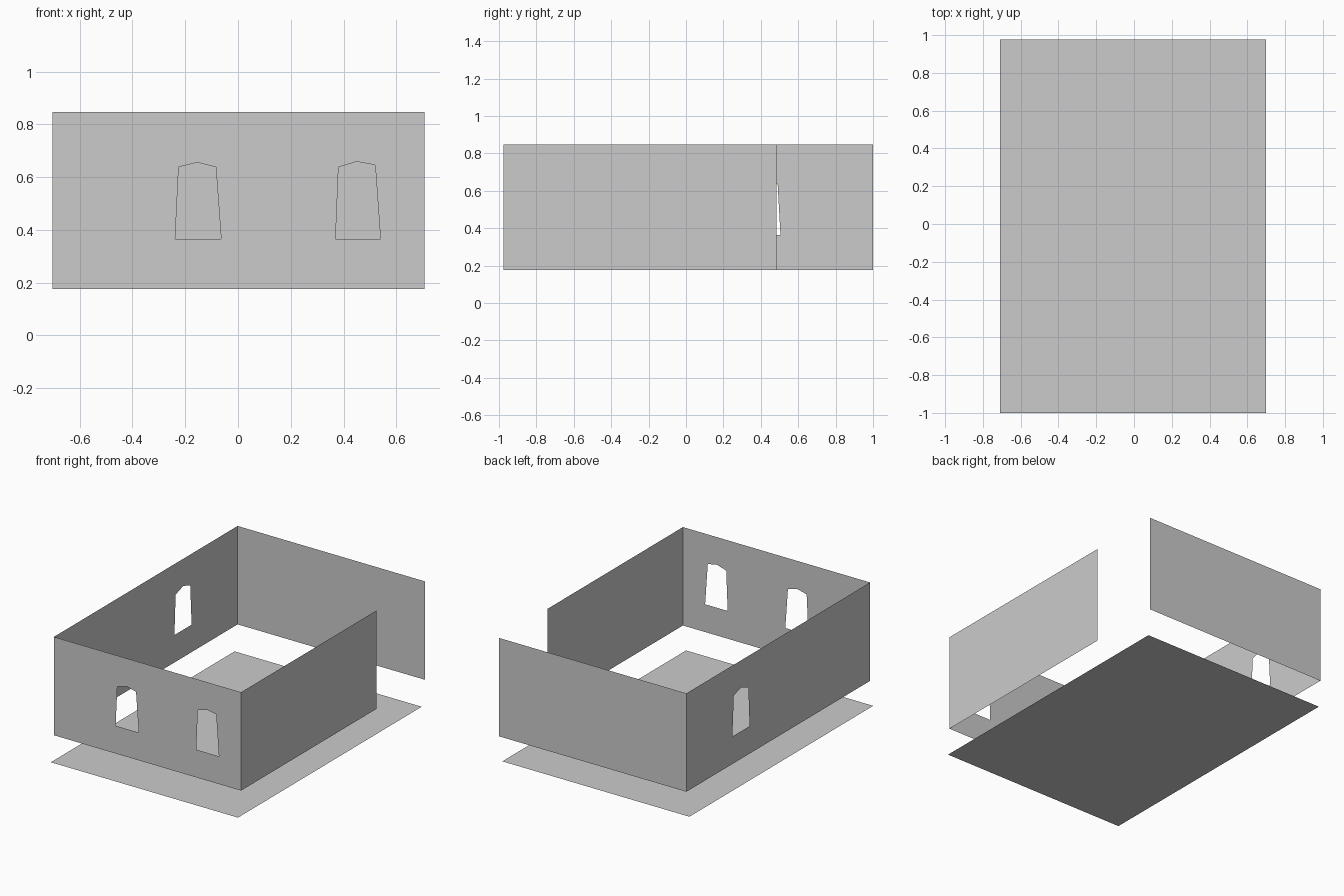
import bpy
import bmesh
from mathutils import Vector

cube = bpy.data.objects.get("Cube")
if cube:
    bpy.data.objects.remove(cube)

grey = bpy.data.materials.new("plain grey")
grey.use_nodes = True
colour = (0.6, 0.6, 0.6, 1)
grey.diffuse_color = colour
grey.node_tree.nodes["Principled BSDF"].inputs["Base Color"].default_value = colour

LEFT, RIGHT, FRONT, BACK = -0.703, 0.707, -0.977, 1.0
BOTTOM, TOP = 0.177, 0.847


def sheet(name, loops, place, normal):
    """Fill an outline, minus any inner loops, as one flat sheet."""
    bm = bmesh.new()
    for loop in loops:
        verts = [bm.verts.new(place(u, v)) for u, v in loop]
        for a, b in zip(verts, verts[1:] + verts[:1]):
            bm.edges.new((a, b))
    normal = Vector(normal)
    bmesh.ops.triangle_fill(bm, edges=bm.edges[:], use_beauty=True, normal=normal)
    bm.normal_update()
    for face in bm.faces:
        if face.normal.dot(normal) < 0:
            face.normal_flip()
    mesh = bpy.data.meshes.new(name)
    bm.to_mesh(mesh)
    bm.free()
    mesh.materials.append(grey)
    obj = bpy.data.objects.new(name, mesh)
    bpy.context.collection.objects.link(obj)


def rect(u0, u1, v0, v1):
    return [(u0, v0), (u1, v0), (u1, v1), (u0, v1)]


# Tapered window openings with a pointed head
front_windows = [
    [(-0.238, 0.366), (-0.064, 0.366), (-0.084, 0.638), (-0.154, 0.656), (-0.225, 0.638)],
    [(0.37, 0.366), (0.54, 0.366), (0.52, 0.646), (0.45, 0.659), (0.381, 0.638)],
]
side_window = [(0.32, 0.364), (0.505, 0.364), (0.49, 0.637), (0.415, 0.662), (0.333, 0.634)]

# Floor, slightly offset from the walls
sheet("floor", [rect(-0.71, 0.70, -1.0, 0.977)], lambda u, v: (u, v, 0), (0, 0, 1))

# Walls floating above the floor, the +x one stopping short of the back
across = rect(LEFT, RIGHT, BOTTOM, TOP)
sheet("front_wall", [across] + front_windows, lambda u, v: (u, FRONT, v), (0, -1, 0))
sheet("back_wall", [across], lambda u, v: (u, BACK, v), (0, 1, 0))
sheet("window_side_wall", [rect(FRONT, BACK, BOTTOM, TOP), side_window],
      lambda u, v: (LEFT, u, v), (-1, 0, 0))
sheet("short_side_wall", [rect(FRONT, 0.483, BOTTOM, TOP)],
      lambda u, v: (RIGHT, u, v), (1, 0, 0))
